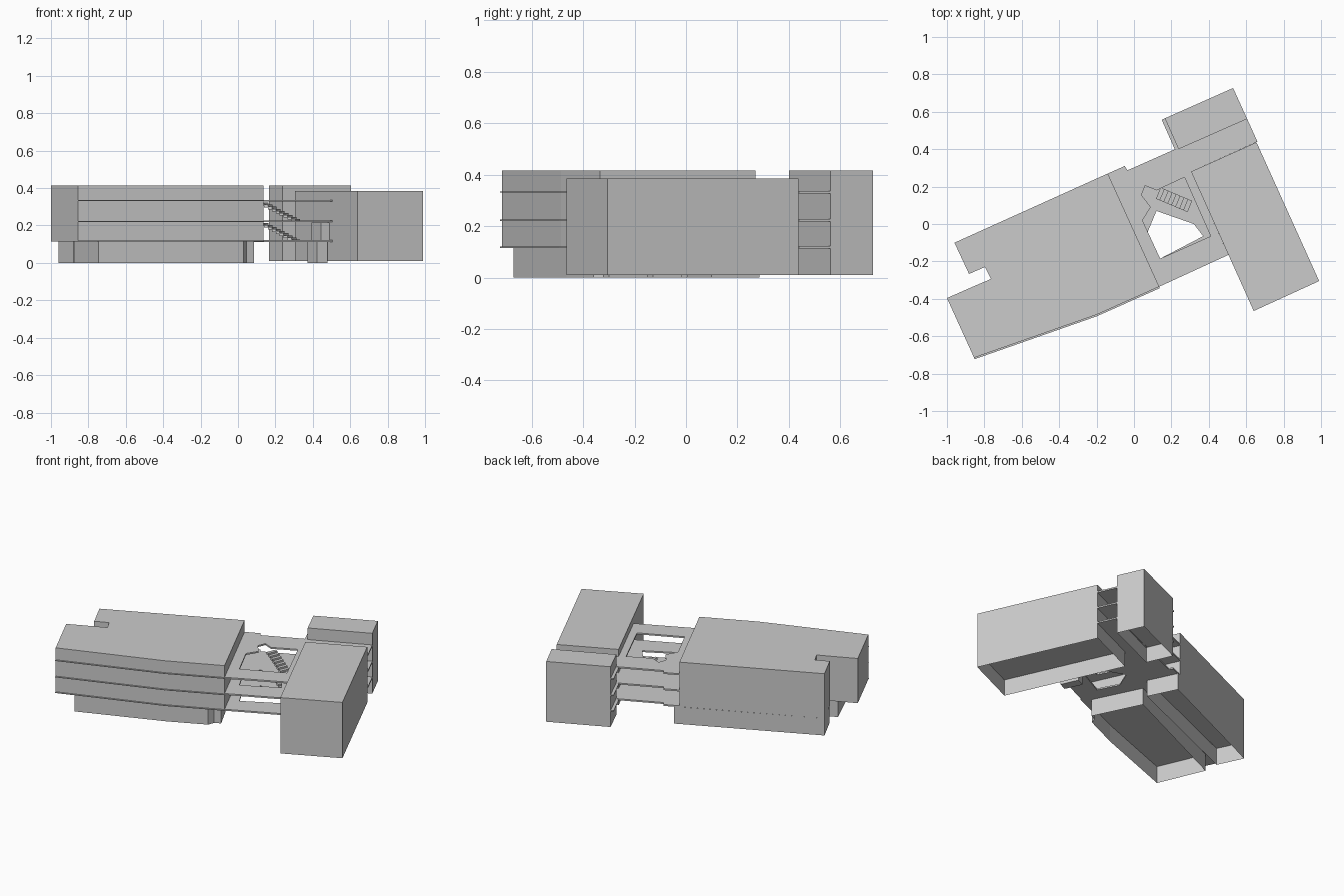
import bpy, bmesh
from mathutils import Vector

cube = bpy.data.objects.get("Cube")
if cube:
    bpy.data.objects.remove(cube, do_unlink=True)

grey = bpy.data.materials.new("light_grey")
grey.use_nodes = True
colour = (0.6, 0.6, 0.6, 1)
grey.diffuse_color = colour
grey.node_tree.nodes["Principled BSDF"].inputs["Base Color"].default_value = colour


def finish(name, bm):
    mesh = bpy.data.meshes.new(name)
    bm.to_mesh(mesh)
    bm.free()
    mesh.materials.append(grey)
    obj = bpy.data.objects.new(name, mesh)
    bpy.context.collection.objects.link(obj)
    return obj


def add_loop(bm, pts, z):
    verts = [bm.verts.new((x, y, z)) for x, y in pts]
    return [bm.edges.new((a, b)) for a, b in zip(verts, verts[1:] + verts[:1])]


def prism(name, pts, z0, z1, hole=None):
    """Closed vertical prism, with an optional hole through it."""
    bm = bmesh.new()
    edges = add_loop(bm, pts, z0)
    if hole:
        edges += add_loop(bm, hole, z0)
        bmesh.ops.triangle_fill(bm, edges=edges, use_beauty=True)
    else:
        bm.faces.new([e.verts[0] for e in edges])
    ext = bmesh.ops.extrude_face_region(bm, geom=bm.faces[:], use_keep_orig=True)
    top = [v for v in ext["geom"] if isinstance(v, bmesh.types.BMVert)]
    bmesh.ops.translate(bm, verts=top, vec=(0, 0, z1 - z0))
    bmesh.ops.recalc_face_normals(bm, faces=bm.faces[:])
    return finish(name, bm)


def skirt(name, pts, z0, z1):
    """Thin outer walls, open above and below."""
    bm = bmesh.new()
    low = [bm.verts.new((x, y, z0)) for x, y in pts]
    high = [bm.verts.new((x, y, z1)) for x, y in pts]
    for i in range(len(pts)):
        j = (i + 1) % len(pts)
        bm.faces.new((low[i], low[j], high[j], high[i]))
    bmesh.ops.recalc_face_normals(bm, faces=bm.faces[:])
    return finish(name, bm)


def strip(a, b, width):
    """Rectangle footprint centred on the line from a to b."""
    a, b = Vector(a), Vector(b)
    side = Vector((a.y - b.y, b.x - a.x)).normalized() * width / 2
    return [tuple(p) for p in (a - side, b - side, b + side, a + side)]


# West wing: upper storeys with end notch, over two ground bars
west = [(-.96, -.10), (-.882, -.267), (-.797, -.23), (-.765, -.294), (-.85, -.33),
        (-1, -.396), (-.855, -.715), (-.2, -.485), (.135, -.335), (-.14, .27)]
prism("west_wing", west, .115, .415)
skirt("west_north_ground_walls",
      [(-.96, -.10), (-.88, -.267), (-.02, .10), (-.11, .285)], 0, .115)
skirt("west_south_ground_walls",
      [(-.875, -.365), (-.745, -.67), (-.2, -.465), (.03, -.36), (.045, -.32),
       (.085, -.30), (-.065, .007)], 0, .115)

# Narrow floor ledges along the south face of the west wing
for z in (.115, .22, .33):
    prism("west_floor_ledge", [(-.855, -.715), (-.853, -.723), (-.198, -.493),
                               (.138, -.343), (.135, -.335), (-.2, -.485)], z, z + .005)

# East wing
east = [(.655, .437), (.99, -.305), (.64, -.465), (.305, .28)]
prism("east_wing", east, .12, .385)
skirt("east_ground_walls", east, .01, .12)

# North block with projecting floor ledges on its west face
north = [(.53, .727), (.165, .565), (.238, .40), (.605, .562)]
prism("north_block", north, .115, .415)
skirt("north_ground_walls", north, .01, .115)
for z in (.115, .22, .33):
    prism("north_floor_ledge", [(.165, .565), (.148, .557), (.22, .395), (.238, .40)], z, z + .006)

# Connecting floors around the stairwell
link = [(-.14, .27), (-.05, .31), (-.035, .287), (.22, .40), (.605, .562),
        (.66, .44), (.305, .28), (.505, -.165), (.135, -.335)]
top_hole = [(.04, .155), (.06, .205), (.12, .18), (.27, .25), (.41, -.065),
            (.14, -.185), (.045, .02), (.09, .09)]
low_hole = [(.12, .07), (.07, -.05), (.14, -.185), (.37, -.065), (.32, 0)]
prism("top_link_floor", link, .327, .337, top_hole)
prism("middle_link_floor", link, .218, .228, low_hole)
prism("lower_link_floor", link, .112, .122, low_hole)

# Two flights of stairs
steps = 9
start, end = Vector((.13, .165)), Vector((.32, .085))
for flight, z in (("upper", .327), ("lower", .218)):
    for i in range(steps):
        a, b = start.lerp(end, i / steps), start.lerp(end, (i + 1) / steps)
        h = z - (i + 1) * .109 / (steps + 1)
        prism(flight + "_stair_step", strip(a, b, .065), h - .008, h + .006)

# Service core beside the east wing
prism("core_room", strip((.42, -.03), (.47, -.14), .06), .122, .215)
prism("core_base", strip((.40, -.03), (.45, -.14), .06), 0, .112)
